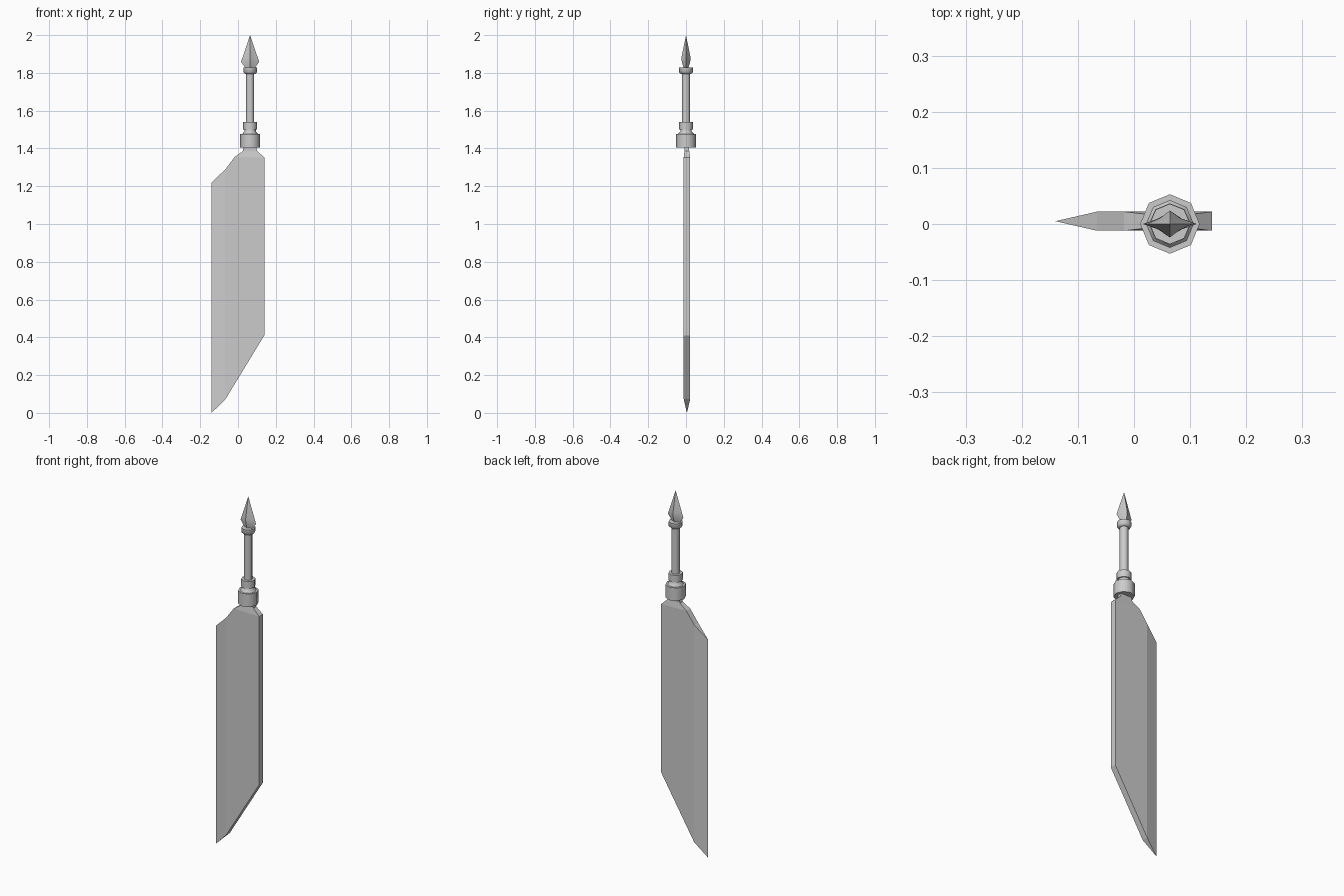
import bpy, bmesh, math

if "Cube" in bpy.data.objects:
    bpy.data.objects.remove(bpy.data.objects["Cube"])

steel = bpy.data.materials.new("plain grey")
steel.diffuse_color = (0.6, 0.6, 0.6, 1)
steel.use_nodes = True
steel.node_tree.nodes["Principled BSDF"].inputs["Base Color"].default_value = steel.diffuse_color
HX = 0.064  # handle axis in x


def finish(bm, name, angle=None):
    bmesh.ops.recalc_face_normals(bm, faces=bm.faces)
    if angle:
        for f in bm.faces:
            f.smooth = True
        for e in bm.edges:
            e.smooth = e.calc_face_angle(0) < math.radians(angle)
    me = bpy.data.meshes.new(name)
    bm.to_mesh(me)
    bm.free()
    me.materials.append(steel)
    ob = bpy.data.objects.new(name, me)
    bpy.context.collection.objects.link(ob)
    return ob


def lathe(name, profile, sides=8):
    # stacked rings of (radius, height), capped at both ends
    bm = bmesh.new()
    rings = []
    for r, z in profile:
        rings.append([bm.verts.new((HX + r * math.cos(i * math.tau / sides),
                                    r * math.sin(i * math.tau / sides), z))
                      for i in range(sides)])
    for a, b in zip(rings, rings[1:]):
        for i in range(sides):
            j = (i + 1) % sides
            bm.faces.new((a[i], a[j], b[j], b[i]))
    bm.faces.new(rings[0])
    bm.faces.new(rings[-1])
    return finish(bm, name, 50)


# Blade: rows of (left x, left z, right x, right z, half thickness), bottom to top
YC = 0.005
rows = [(-0.066, 0.073, 0.139, 0.41, 0.017),
        (-0.066, 1.29, 0.139, 1.29, 0.017),
        (-0.018, 1.355, 0.139, 1.352, 0.017),
        (0.025, 1.385, 0.101, 1.387, 0.012),
        (0.031, 1.41, 0.096, 1.41, 0.012)]
bm = bmesh.new()
grid = []
for lx, lz, rx, rz, t in rows:
    grid.append([bm.verts.new((x, YC + s * t, z))
                 for x, z, s in ((lx, lz, -1), (rx, rz, -1), (rx, rz, 1), (lx, lz, 1))])
for k, (a, b) in enumerate(zip(grid, grid[1:])):
    for i in range(4):
        if k == 0 and i == 3:
            continue  # left side is closed by the cutting edge
        j = (i + 1) % 4
        bm.faces.new((a[i], a[j], b[j], b[i]))
bm.faces.new(grid[0])
bm.faces.new(grid[-1])
# Cutting edge
e0 = bm.verts.new((-0.14, YC, 0.0))
e1 = bm.verts.new((-0.14, YC, 1.22))
f0, b0, f1, b1 = grid[0][0], grid[0][3], grid[1][0], grid[1][3]
for f in ((f0, e0, e1, f1), (b0, b1, e1, e0), (f0, b0, e0), (f1, e1, b1)):
    bm.faces.new(f)
finish(bm, "blade")

# Handle
lathe("large_collar", [(0.053, 1.405), (0.053, 1.477)])
lathe("collar_neck", [(0.042, 1.477), (0.03, 1.49), (0.03, 1.502)])
lathe("small_collar", [(0.037, 1.50), (0.037, 1.54)])
lathe("grip", [(0.022, 1.53), (0.022, 1.81)])
lathe("top_ring", [(0.027, 1.795), (0.036, 1.803), (0.036, 1.828)])

# Spear-shaped pommel: flattened four-ridged point
bm = bmesh.new()
rings = []
for rx, ry, z in ((0.024, 0.012, 1.825), (0.048, 0.022, 1.858), (0.040, 0.024, 1.882)):
    ring = []
    for i in range(8):
        a = i * math.tau / 8
        k = 0.62 if i % 2 else 1.0
        ring.append(bm.verts.new((HX + k * rx * math.cos(a), k * ry * math.sin(a), z)))
    rings.append(ring)
tip = bm.verts.new((HX, 0, 2.0))
for a, b in zip(rings, rings[1:]):
    for i in range(8):
        j = (i + 1) % 8
        bm.faces.new((a[i], a[j], b[j], b[i]))
for i in range(8):
    bm.faces.new((rings[-1][i], rings[-1][(i + 1) % 8], tip))
bm.faces.new(rings[0])
finish(bm, "spear_pommel", 30)
